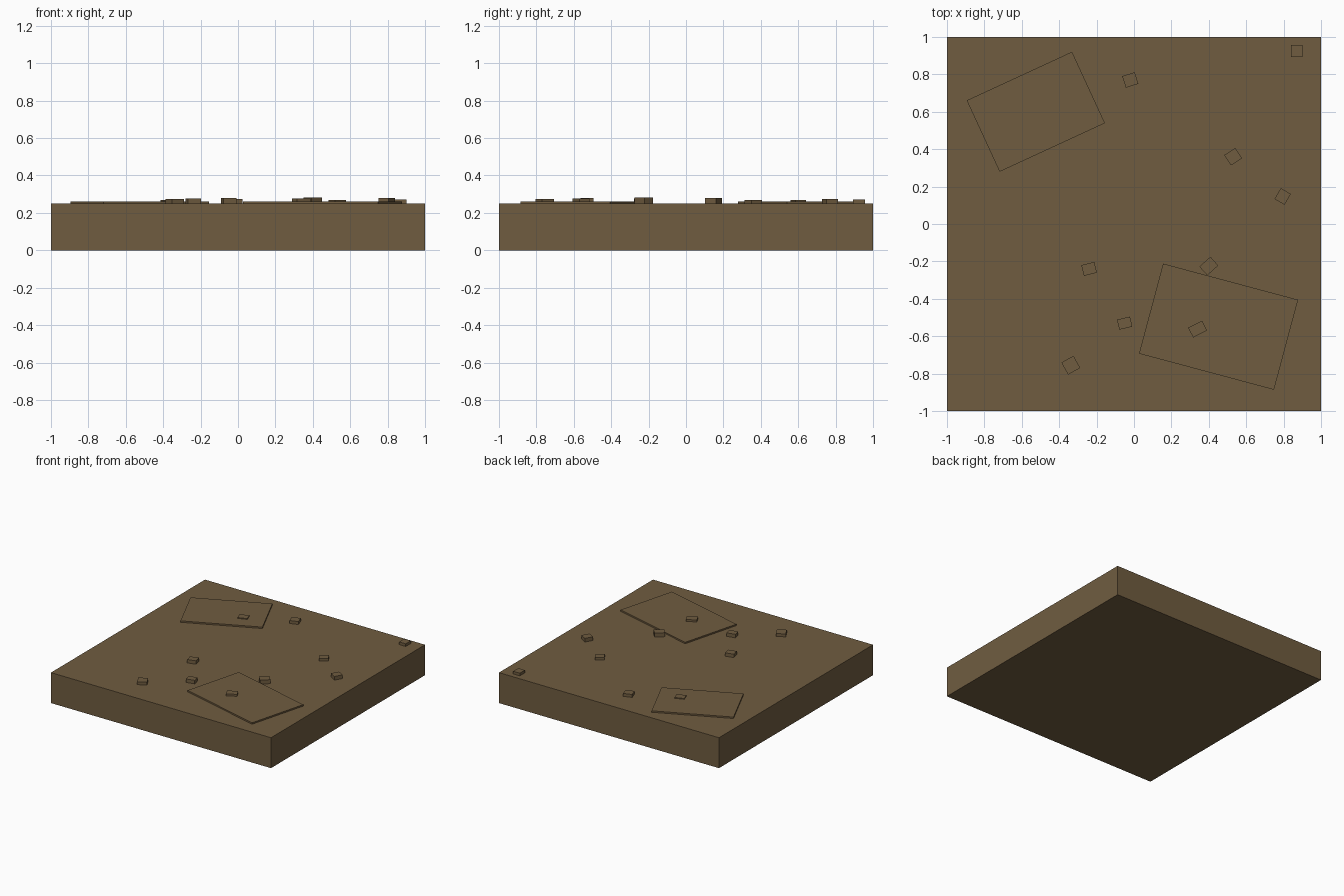
import bpy
from math import radians

default = bpy.data.objects.get("Cube")
if default:
    bpy.data.objects.remove(default, do_unlink=True)

# One earthy colour for everything
EARTH = (0.162, 0.108, 0.051, 1.0)
earth = bpy.data.materials.new("earth_brown")
earth.use_nodes = True
earth.diffuse_color = EARTH
shader = earth.node_tree.nodes["Principled BSDF"]
shader.inputs["Base Color"].default_value = EARTH
shader.inputs["Roughness"].default_value = 0.9


def block(name, x, y, size_x, size_y, bottom, top, turn=0):
    """Flat-faced box between two heights, turned about z (degrees)."""
    bpy.ops.mesh.primitive_cube_add(
        size=1, location=(x, y, (bottom + top) / 2), rotation=(0, 0, radians(turn)))
    obj = bpy.context.object
    obj.name = name
    obj.scale = (size_x, size_y, top - bottom)
    bpy.ops.object.transform_apply(location=False, rotation=False, scale=True)
    obj.data.materials.append(earth)
    return obj


# Ground tile
GROUND = 0.25
block("ground_tile", 0, 0, 2, 2, 0, GROUND)

# Thin raised patches, slightly sunk into the tile
SUNK = GROUND - 0.01
block("back_patch", -0.525, 0.60, 0.62, 0.42, SUNK, 0.262, 24.8)
block("front_patch", 0.452, -0.549, 0.747, 0.498, SUNK, 0.262, -15)

# Scattered pebbles: x, y, size x, size y, top, turn
pebbles = [
    (-0.02, 0.77, 0.07, 0.065, 0.274, 18),
    (0.53, 0.36, 0.07, 0.066, 0.270, 33),
    (0.795, 0.147, 0.062, 0.067, 0.280, -30),
    (-0.24, -0.24, 0.071, 0.059, 0.278, 14),
    (-0.05, -0.53, 0.071, 0.055, 0.279, 13),
    (0.40, -0.225, 0.079, 0.063, 0.283, 42),
    (0.34, -0.562, 0.083, 0.059, 0.278, 27),
    (-0.338, -0.755, 0.074, 0.074, 0.274, 29),
    (0.87, 0.925, 0.06, 0.066, 0.272, 0),
    (-0.37, 0.60, 0.075, 0.06, 0.269, 20),
]
for i, (x, y, size_x, size_y, top, turn) in enumerate(pebbles, 1):
    block(f"pebble_{i}", x, y, size_x, size_y, SUNK, top, turn)
